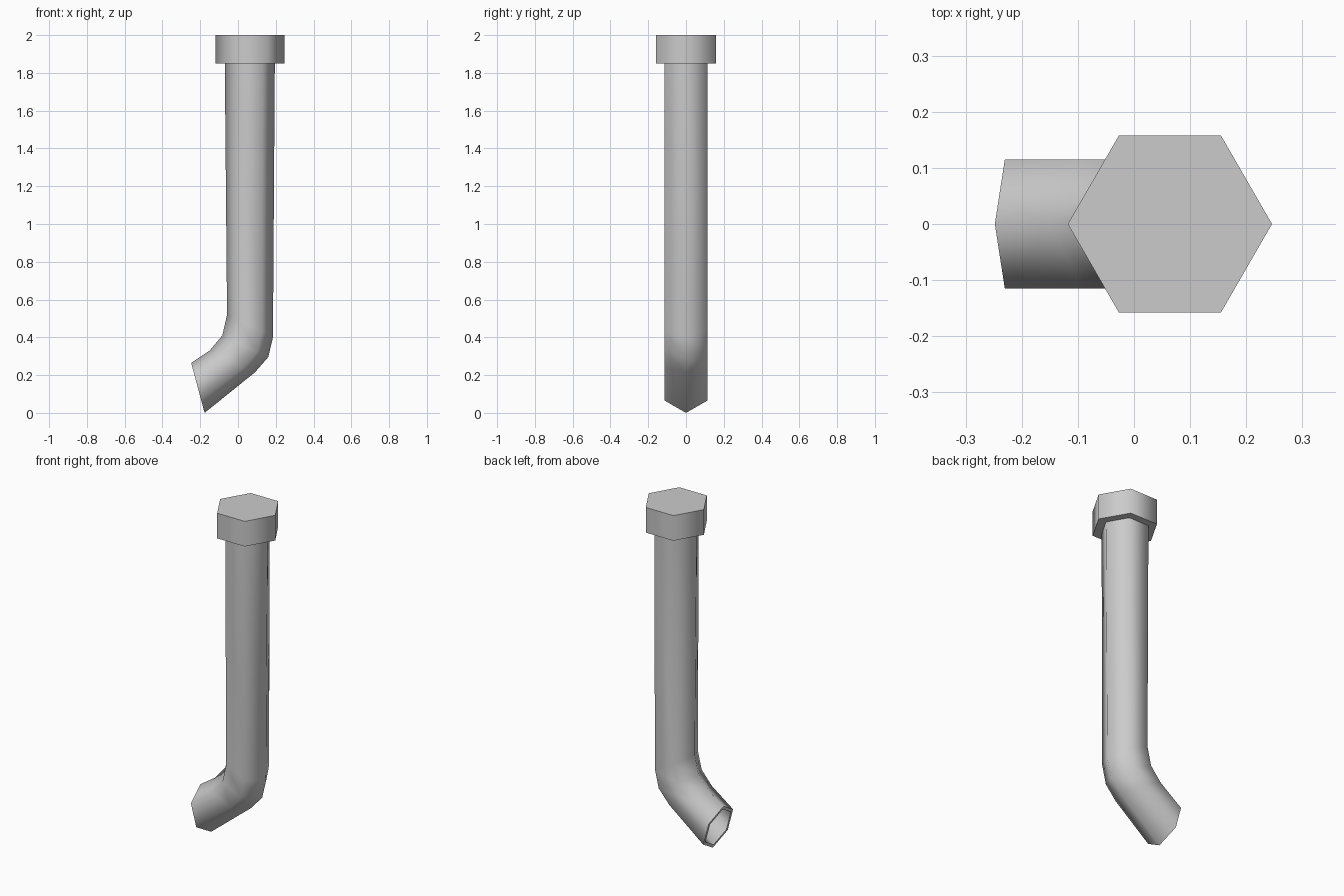
import bpy, bmesh, math
from mathutils import Vector

cube = bpy.data.objects.get("Cube")
if cube:
    bpy.data.objects.remove(cube, do_unlink=True)

SIDES = 6
HALF_DEPTH = 0.115   # half depth of the pipe along y
BORE = 0.86          # inner size relative to outer

metal = bpy.data.materials.new("grey_metal")
metal.use_nodes = True
grey = (0.6, 0.6, 0.6, 1)
metal.diffuse_color = grey
metal.node_tree.nodes["Principled BSDF"].inputs["Base Color"].default_value = grey


def finish(bm, name):
    bmesh.ops.recalc_face_normals(bm, faces=bm.faces[:])
    mesh = bpy.data.meshes.new(name)
    bm.to_mesh(mesh)
    bm.free()
    mesh.materials.append(metal)
    obj = bpy.data.objects.new(name, mesh)
    bpy.context.collection.objects.link(obj)
    bpy.ops.object.select_all(action='DESELECT')
    obj.select_set(True)
    bpy.context.view_layer.objects.active = obj
    bpy.ops.object.shade_smooth_by_angle(angle=math.radians(65))
    return obj


def ring(bm, inner, outer, scale):
    """Six-sided section between the inside and outside of the bend."""
    a, b = Vector((inner[0], 0, inner[1])), Vector((outer[0], 0, outer[1]))
    mid, half = (a + b) / 2, (b - a) / 2
    depth = Vector((0, HALF_DEPTH / math.sin(math.pi / 3), 0))
    angles = [math.tau * i / SIDES for i in range(SIDES)]
    return [bm.verts.new(mid + scale * (half * math.cos(t) + depth * math.sin(t)))
            for t in angles]


def bridge(bm, r0, r1):
    for i in range(SIDES):
        j = (i + 1) % SIDES
        bm.faces.new((r0[i], r0[j], r1[j], r1[i]))


# Hollow pipe: (x, z) on the inside and outside of the bend, top to spout
sections = [((-0.07, 1.86), (0.195, 1.86)),
            ((-0.058, 0.52), (0.185, 0.40)),
            ((-0.083, 0.41), (0.16, 0.295)),
            ((-0.15, 0.33), (0.09, 0.215)),
            ((-0.248, 0.265), (-0.177, 0.0))]
bm = bmesh.new()
outside = [ring(bm, a, b, 1) for a, b in sections]
inside = [ring(bm, a, b, BORE) for a, b in sections]
for wall in (outside, inside):
    for r0, r1 in zip(wall, wall[1:]):
        bridge(bm, r0, r1)
bridge(bm, outside[0], inside[0])
bridge(bm, outside[-1], inside[-1])
finish(bm, "bent_pipe")

# Solid six-sided collar closing the top
bm = bmesh.new()
bmesh.ops.create_cone(bm, cap_ends=True, segments=SIDES,
                      radius1=0.182, radius2=0.182, depth=0.15)
start = max(bm.verts, key=lambda v: v.co.x).co
turn = math.atan2(start.y, start.x)
for v in bm.verts:
    # Point one corner along x
    x, y = v.co.x, v.co.y
    v.co.x = x * math.cos(turn) + y * math.sin(turn) + 0.064
    v.co.y = y * math.cos(turn) - x * math.sin(turn)
    v.co.z += 1.925
finish(bm, "top_collar")
